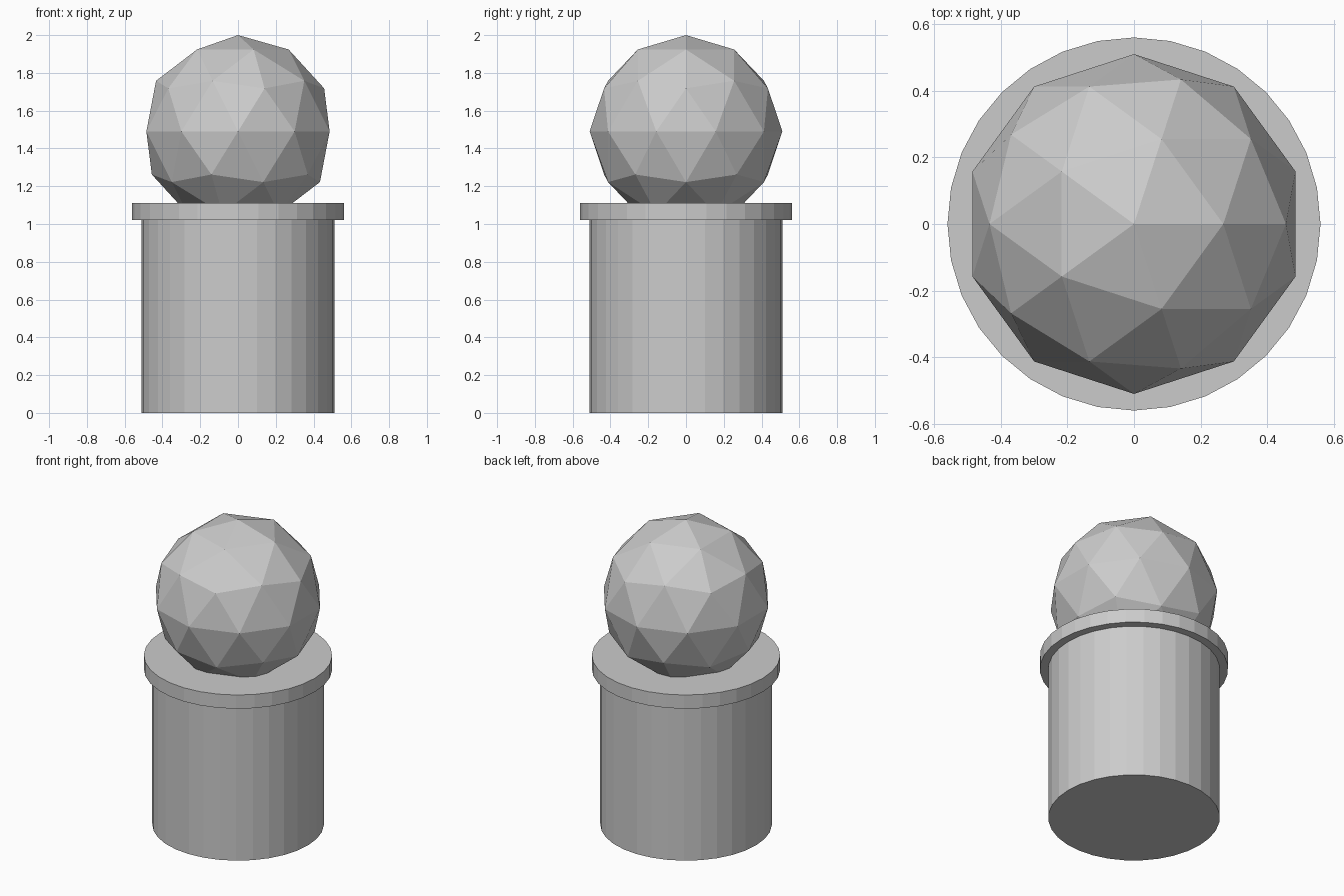
import bpy
import bmesh
from mathutils import Vector

if "Cube" in bpy.data.objects:
    bpy.data.objects.remove(bpy.data.objects["Cube"])

R = 0.51          # shared radius of column and ball
RIM_R = 0.56      # radius of the projecting rim
BODY_H = 1.02     # height of the plain column
RIM_H = 0.09      # thickness of the rim

# Column: a 32-sided cylinder standing on the ground
bpy.ops.mesh.primitive_cylinder_add(vertices=32, radius=R, depth=BODY_H,
                                    location=(0, 0, BODY_H / 2))
post = bpy.context.object
post.name = "post_with_rim"

# Rim: extrude the top face outwards, then upwards
bm = bmesh.new()
bm.from_mesh(post.data)
top = max(bm.faces, key=lambda f: f.calc_center_median().z)
for scale, rise in ((RIM_R / R, 0.0), (1.0, RIM_H)):
    top = bmesh.ops.extrude_discrete_faces(bm, faces=[top])["faces"][0]
    bmesh.ops.scale(bm, vec=Vector((scale, scale, 1)), verts=top.verts)
    bmesh.ops.translate(bm, vec=Vector((0, 0, rise)), verts=top.verts)
bmesh.ops.recalc_face_normals(bm, faces=bm.faces)
bm.to_mesh(post.data)
bm.free()

# Ball: faceted icosphere sunk into the top of the rim
bpy.ops.mesh.primitive_ico_sphere_add(subdivisions=2, radius=R,
                                      location=(0, 0, 2 - R))
bpy.context.object.name = "ball_finial"
